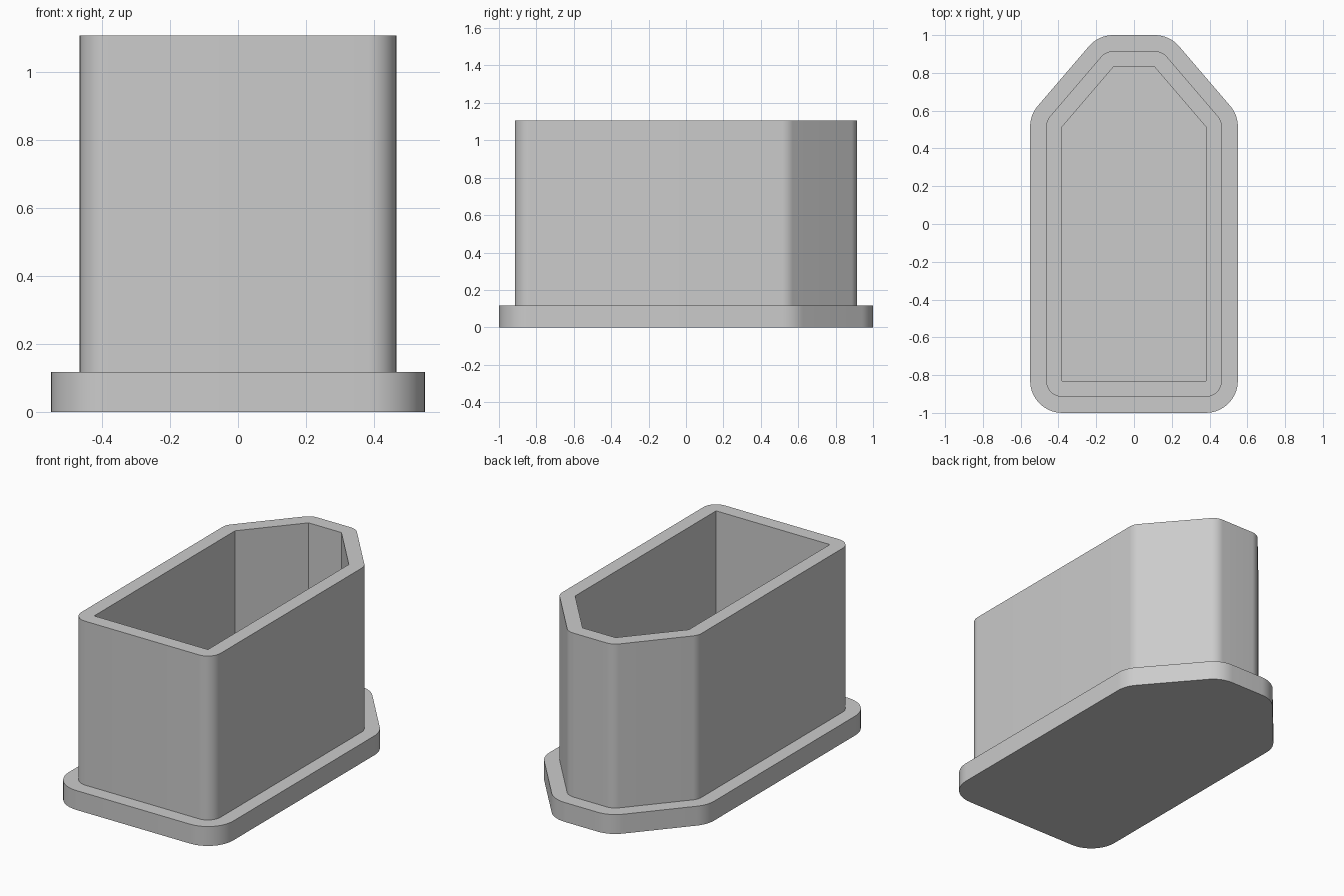
import bpy, bmesh, math
from mathutils import Vector

if "Cube" in bpy.data.objects:
    bpy.data.objects.remove(bpy.data.objects["Cube"])

BASE_H, TOP_H, WALL = 0.117, 1.107, 0.085
STEPS = 10  # segments per rounded corner

# cavity outline, counter-clockwise
core = [Vector(p) for p in [(-0.38, -0.83), (0.38, -0.83), (0.38, 0.515),
                            (0.11, 0.83), (-0.11, 0.83), (-0.38, 0.515)]]


def edge_angle(a, b):
    """Direction of the outward normal of edge a-b."""
    d = b - a
    return math.atan2(-d.x, d.y)


def outline(offset, z):
    """Cavity outline grown by offset, with round corners."""
    pts = []
    n = len(core)
    for i, p in enumerate(core):
        a0 = edge_angle(core[i - 1], p)
        turn = (edge_angle(p, core[(i + 1) % n]) - a0) % (2 * math.pi)
        for s in range(STEPS + 1):
            a = a0 + turn * s / STEPS
            pts.append((p.x + offset * math.cos(a), p.y + offset * math.sin(a), z))
    return pts


# flange side, flange top, outer wall, rim, cavity wall
profile = [(2 * WALL, 0), (2 * WALL, BASE_H), (WALL, BASE_H),
           (WALL, TOP_H), (0, TOP_H), (0, BASE_H)]
bm = bmesh.new()
loops = [[bm.verts.new(c) for c in outline(o, z)] for o, z in profile]
for lo, hi in zip(loops, loops[1:]):
    for i in range(len(lo)):
        j = (i + 1) % len(lo)
        bm.faces.new((lo[i], lo[j], hi[j], hi[i]))
bm.faces.new(loops[0][::-1])  # underside
bm.faces.new(loops[-1])       # cavity floor
bmesh.ops.remove_doubles(bm, verts=bm.verts, dist=1e-5)
bmesh.ops.recalc_face_normals(bm, faces=bm.faces)

mesh = bpy.data.meshes.new("flanged_box")
bm.to_mesh(mesh)
bm.free()
box = bpy.data.objects.new("flanged_box", mesh)
bpy.context.collection.objects.link(box)

grey = bpy.data.materials.new("plain grey")
grey.diffuse_color = (0.6, 0.6, 0.6, 1)
grey.use_nodes = True
grey.node_tree.nodes["Principled BSDF"].inputs["Base Color"].default_value = grey.diffuse_color
mesh.materials.append(grey)

bpy.context.view_layer.objects.active = box
box.select_set(True)
bpy.ops.object.shade_smooth_by_angle(angle=math.radians(30))
